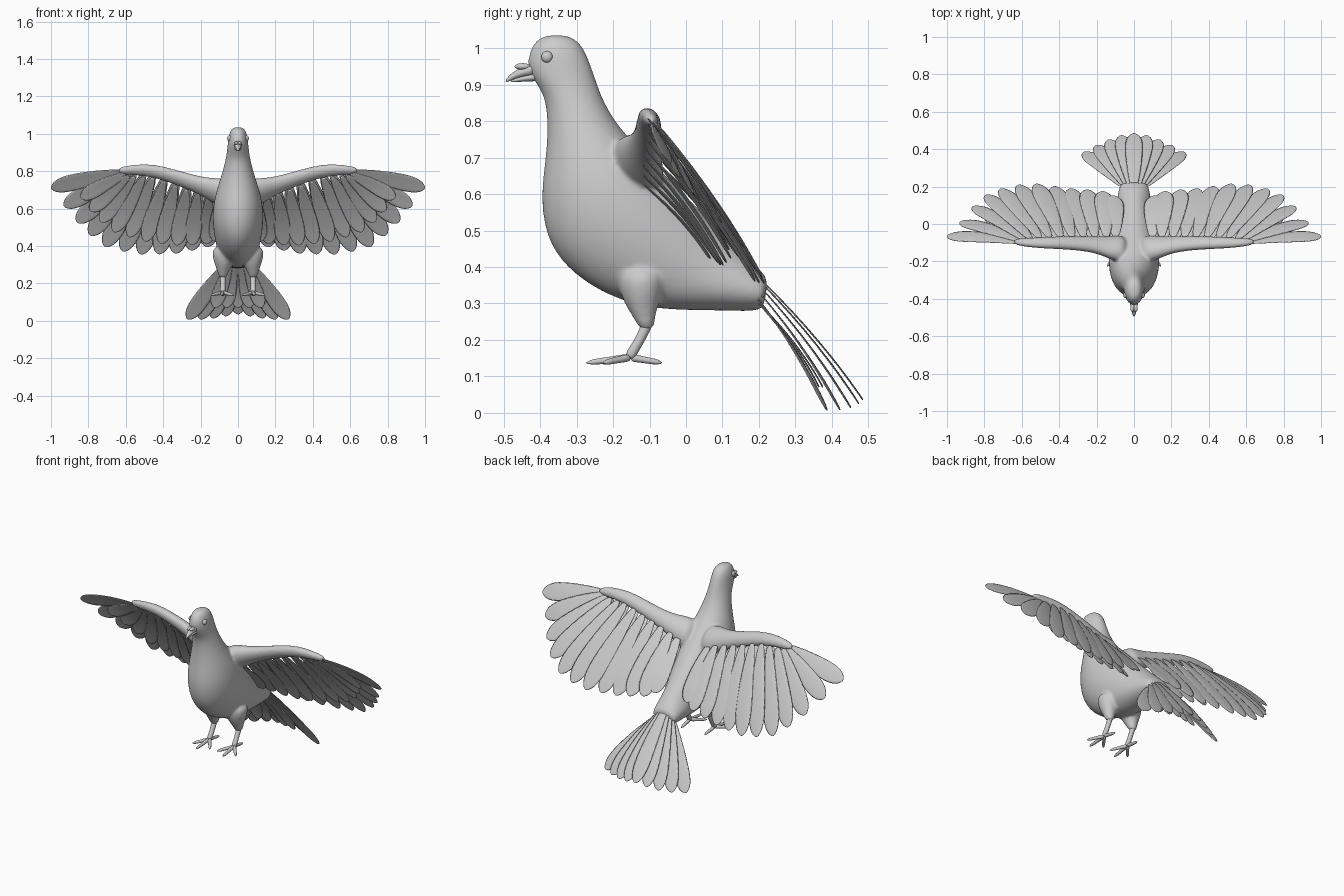
import bpy, bmesh, math
from mathutils import Vector as V

if "Cube" in bpy.data.objects:
    bpy.data.objects.remove(bpy.data.objects["Cube"])


def loft(bm, rings, n=16):
    """Closed skin through elliptical rings (centre, half axis, half axis)."""
    loops = []
    for c, a, b in rings:
        loops.append([bm.verts.new(V(c) + V(a) * math.cos(k * math.tau / n) + V(b) * math.sin(k * math.tau / n))
                      for k in range(n)])
    for p, q in zip(loops, loops[1:]):
        for k in range(n):
            bm.faces.new((p[k], p[(k + 1) % n], q[(k + 1) % n], q[k]))
    bm.faces.new(loops[0][::-1])
    bm.faces.new(loops[-1])


def tube(bm, pts, n=10):
    """Round tapered limb through (x, y, z, radius) points."""
    rings = []
    for i, p in enumerate(pts):
        d = V(pts[min(i + 1, len(pts) - 1)][:3]) - V(pts[max(i - 1, 0)][:3])
        a = d.cross(V((1, 0.13, 0.07))).normalized()
        b = d.cross(a).normalized()
        rings.append((p[:3], a * p[3], b * p[3]))
    loft(bm, rings, n)


def feather(bm, base, tip, w, nrm):
    """Flat cambered blade with a rounded end."""
    base, tip = V(base), V(tip)
    side = nrm.cross(tip - base).normalized()
    prof = [(0, .35), (.2, .62), (.45, .88), (.7, 1), (.82, .96), (.9, .8), (.95, .6), (.985, .33), (1, .08)]
    prev = None
    for t, s in prof:
        c = base.lerp(tip, t) + nrm * 0.012 * math.sin(math.pi * t)
        row = [bm.verts.new(c - side * w * s), bm.verts.new(c + nrm * w * s * .06), bm.verts.new(c + side * w * s)]
        if prev:
            for k in (0, 1):
                bm.faces.new((prev[k], prev[k + 1], row[k + 1], row[k]))
        prev = row


def finish(bm, name, mirror=False, subsurf=0, thick=0):
    bmesh.ops.recalc_face_normals(bm, faces=bm.faces)
    me = bpy.data.meshes.new(name)
    bm.to_mesh(me)
    bm.free()
    me.shade_smooth()
    ob = bpy.data.objects.new(name, me)
    bpy.context.collection.objects.link(ob)
    if mirror:
        m = ob.modifiers.new("mirror", 'MIRROR')
        m.use_clip = False
        m.use_mirror_merge = False
    if thick:
        m = ob.modifiers.new("thickness", 'SOLIDIFY')
        m.thickness = thick
        m.offset = 0
    if subsurf:
        m = ob.modifiers.new("smooth", 'SUBSURF')
        m.levels = m.render_levels = subsurf
    return ob


# Body: front (y, z), back (y, z), half width
body = [(-.385, 1.036, -.335, 1.037, .018), (-.415, 1.022, -.30, 1.027, .038), (-.434, .985, -.275, .995, .052),
        (-.437, .945, -.258, .95, .056), (-.415, .905, -.243, .905, .06), (-.386, .865, -.225, .855, .068),
        (-.381, .78, -.19, .795, .087), (-.387, .70, -.145, .745, .109), (-.402, .60, -.08, .68, .132),
        (-.393, .50, -.02, .62, .139), (-.355, .42, .04, .56, .135), (-.275, .35, .09, .51, .124),
        (-.17, .30, .13, .47, .11), (-.06, .28, .165, .435, .1), (.08, .28, .195, .405, .092),
        (.19, .277, .215, .38, .08), (.215, .285, .225, .365, .07)]
bm = bmesh.new()
loft(bm, [((0, (fy + by) / 2, (fz + bz) / 2), (0, (fy - by) / 2, (fz - bz) / 2), (w, 0, 0))
          for fy, fz, by, bz, w in body])

# Wing arms and thighs, fused into the body; arm: x, y, z, chord, thickness
arm = [(.03, -.135, .67, .095, .075), (.115, -.13, .69, .085, .058), (.19, -.112, .718, .058, .042),
       (.3, -.102, .757, .048, .034), (.44, -.1, .802, .041, .031), (.54, -.1, .808, .034, .025),
       (.61, -.097, .805, .026, .02), (.645, -.094, .802, .015, .012)]
for s in (1, -1):
    loft(bm, [((s * x, y, z), (0, .6 * c, -.8 * c), (0, .8 * t, .6 * t)) for x, y, z, c, t in arm], 12)
    tube(bm, [(s * .07, -.12, .40, .075), (s * .075, -.123, .33, .064), (s * .08, -.117, .28, .038),
              (s * .081, -.108, .24, .024), (s * .081, -.11, .228, .018)], 12)
ob = finish(bm, "body", subsurf=2)
m = ob.modifiers.new("fuse", 'REMESH')
m.mode = 'VOXEL'
m.voxel_size = 0.008
m.use_smooth_shade = True
m = ob.modifiers.new("blend", 'SMOOTH')
m.factor = 0.5
m.iterations = 8

# Wing feathers: base (x, y, z), tip (x, y, z)
quills = [(.60, -.098, .795, 1.0, -.065, .71), (.60, -.092, .79, .93, .01, .61), (.58, -.088, .785, .86, .095, .525),
          (.55, -.085, .785, .79, .155, .455), (.50, -.083, .785, .71, .19, .395), (.45, -.08, .785, .615, .208, .37),
          (.39, -.08, .77, .52, .215, .355), (.33, -.08, .75, .425, .20, .355), (.27, -.08, .73, .335, .19, .36),
          (.21, -.08, .71, .25, .182, .375), (.15, -.08, .69, .165, .175, .395), (.10, -.08, .67, .11, .15, .42)]
n = V((-.03, .21, .15)).normalized()
bm = bmesh.new()
for i, q in enumerate(quills):
    b, t = V(q[:3]), V(q[3:])
    feather(bm, b + n * .001 * i, t + n * .002 * (i % 2), .056, n)
finish(bm, "wing_feathers", True, 1, .004)

# Shorter coverts under the wing
bm = bmesh.new()
for i, q in enumerate(quills[1:]):
    b, t = V(q[:3]), V(q[3:])
    off = n * -(.01 + .005 * i)
    feather(bm, b + off, b.lerp(t, .72 + .013 * i) + off, .047, n)
finish(bm, "under_wing_coverts", True, 1, .004)

# Tail fan with a shorter layer below
tn = V((0, .77, .64))
bm = bmesh.new()
for i in range(-4, 5):
    u = abs(i) / 4
    tip = V((.268 * i / 4, .485 - .1 * u ** 1.6, .035 - .027 * min(1, u * 1.6)))
    feather(bm, (.05 * i / 4, .185 + .01 * u, .385 - .07 * u ** 1.5), tip, .05, tn)
finish(bm, "tail_feathers", False, 1, .004)
bm = bmesh.new()
for i in range(-2, 3):
    feather(bm, (.02 * i, .19, .31), (.062 * i, .375 - .01 * abs(i), .07), .042, tn)
finish(bm, "under_tail_coverts", False, 1, .004)

# Shanks, toes and claws
bm = bmesh.new()
tube(bm, [(.081, -.10, .26, .016), (.081, -.112, .23, .016), (.081, -.132, .19, .0135),
          (.082, -.15, .163, .016), (.082, -.155, .148, .013)])
for x, y in ((.088, -.275), (.022, -.235), (.145, -.228), (.078, -.065)):
    a, b = V((.082, -.153, .152)), V((x, y, .137))
    pts = [(*a.lerp(b, f), r) for f, r in ((0, .013), (.3, .0105), (.55, .0095), (.8, .009), (.9, .006))]
    tube(bm, pts + [(*b, .0015)], 8)
finish(bm, "legs_and_feet", True, 1)

# Beak: y, z, half width, half height
for name, prof in (("upper_beak", [(-.41, .943, .026, .02), (-.44, .938, .02, .016), (-.465, .929, .014, .012),
                                   (-.485, .918, .008, .009), (-.495, .909, .003, .003)]),
                   ("lower_beak", [(-.40, .922, .022, .014), (-.435, .919, .016, .01), (-.46, .914, .011, .007),
                                   (-.482, .909, .004, .003)])):
    bm = bmesh.new()
    loft(bm, [((0, y, z), (w, 0, 0), (0, 0, h)) for y, z, w, h in prof], 12)
    finish(bm, name, False, 1)

# Nostril bumps and eyes
for name, loc, scl in (("nostril_bump", (.009, -.448, .95), (.011, .022, .009)),
                       ("eye", (.045, -.381, .976), (.013, .016, .016))):
    bm = bmesh.new()
    bmesh.ops.create_uvsphere(bm, u_segments=20, v_segments=12, radius=1)
    for v in bm.verts:
        v.co = V(loc) + V([v.co[k] * scl[k] for k in range(3)])
    finish(bm, name, True)
